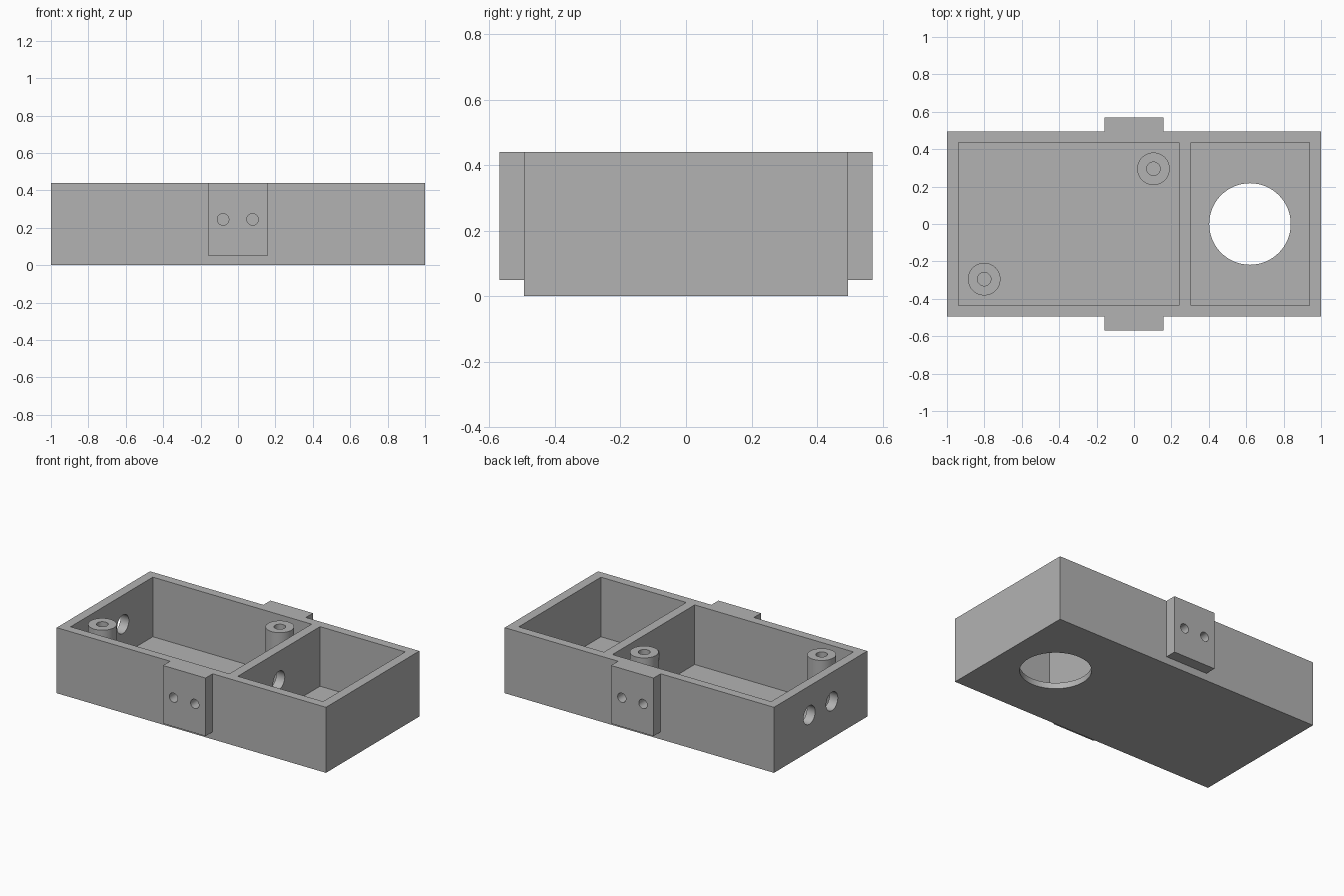
import bpy, math

if "Cube" in bpy.data.objects:
    bpy.data.objects.remove(bpy.data.objects["Cube"])

H, FLOOR = 0.44, 0.04          # case height, floor thickness
grey = bpy.data.materials.new("grey plastic")
grey.diffuse_color = (0.45, 0.45, 0.45, 1)
grey.use_nodes = True
grey.node_tree.nodes["Principled BSDF"].inputs["Base Color"].default_value = grey.diffuse_color


def box(name, x0, x1, y0, y1, z0, z1):
    bpy.ops.mesh.primitive_cube_add(size=1, location=((x0 + x1) / 2, (y0 + y1) / 2, (z0 + z1) / 2))
    o = bpy.context.object
    o.name = name
    o.scale = (x1 - x0, y1 - y0, z1 - z0)
    bpy.ops.object.transform_apply(location=True, rotation=True, scale=True)
    return o


def cylinder(name, center, r, length, axis="z", sides=48):
    rot = {"x": (0, math.pi / 2, 0), "y": (math.pi / 2, 0, 0), "z": (0, 0, 0)}[axis]
    bpy.ops.mesh.primitive_cylinder_add(vertices=sides, radius=r, depth=length, location=center, rotation=rot)
    o = bpy.context.object
    o.name = name
    bpy.ops.object.transform_apply(location=True, rotation=True, scale=True)
    return o


def combine(target, tool, operation):
    bpy.context.view_layer.objects.active = target
    m = target.modifiers.new("combine", "BOOLEAN")
    m.operation, m.solver, m.object = operation, "EXACT", tool
    bpy.ops.object.modifier_apply(modifier=m.name)
    bpy.data.objects.remove(tool, do_unlink=True)


# Outer case with the mounting pads running through both long sides
case = box("case", -1, 1, -0.495, 0.495, 0, H)
combine(case, box("side_pads", -0.158, 0.158, -0.57, 0.57, 0.05, H), "UNION")

# Two open compartments
for x0, x1 in ((-0.938, 0.241), (0.304, 0.937)):
    combine(case, box("compartment", x0, x1, -0.436, 0.436, FLOOR, H + 0.2), "DIFFERENCE")

# Screw posts with blind holes
for x, y in ((0.104, 0.295), (-0.801, -0.295)):
    combine(case, cylinder("screw_post", (x, y, (H + 0.02) / 2), 0.087, H - 0.02), "UNION")
    combine(case, cylinder("screw_hole", (x, y, FLOOR + 0.3), 0.036, 0.6, sides=32), "DIFFERENCE")

# Large round opening in the floor
combine(case, cylinder("floor_opening", (0.62, 0, 0), 0.218, 0.3, sides=64), "DIFFERENCE")

# Cable holes in the left wall and in the divider
for x, y in ((-0.97, -0.12), (-0.97, 0.12), (0.272, 0)):
    combine(case, cylinder("cable_hole", (x, y, 0.245), 0.062, 0.12, "x"), "DIFFERENCE")

# Blind screw holes in the side pads
for side in (-1, 1):
    for x in (-0.08, 0.078):
        combine(case, cylinder("pad_hole", (x, side * 0.57, 0.245), 0.031, 0.16, "y", 32), "DIFFERENCE")

# Finish
case.data.materials.clear()
case.data.materials.append(grey)
for p in case.data.polygons:
    p.material_index = 0
bpy.ops.object.select_all(action="DESELECT")
case.select_set(True)
bpy.context.view_layer.objects.active = case
bpy.ops.object.shade_smooth_by_angle(angle=math.radians(30))
